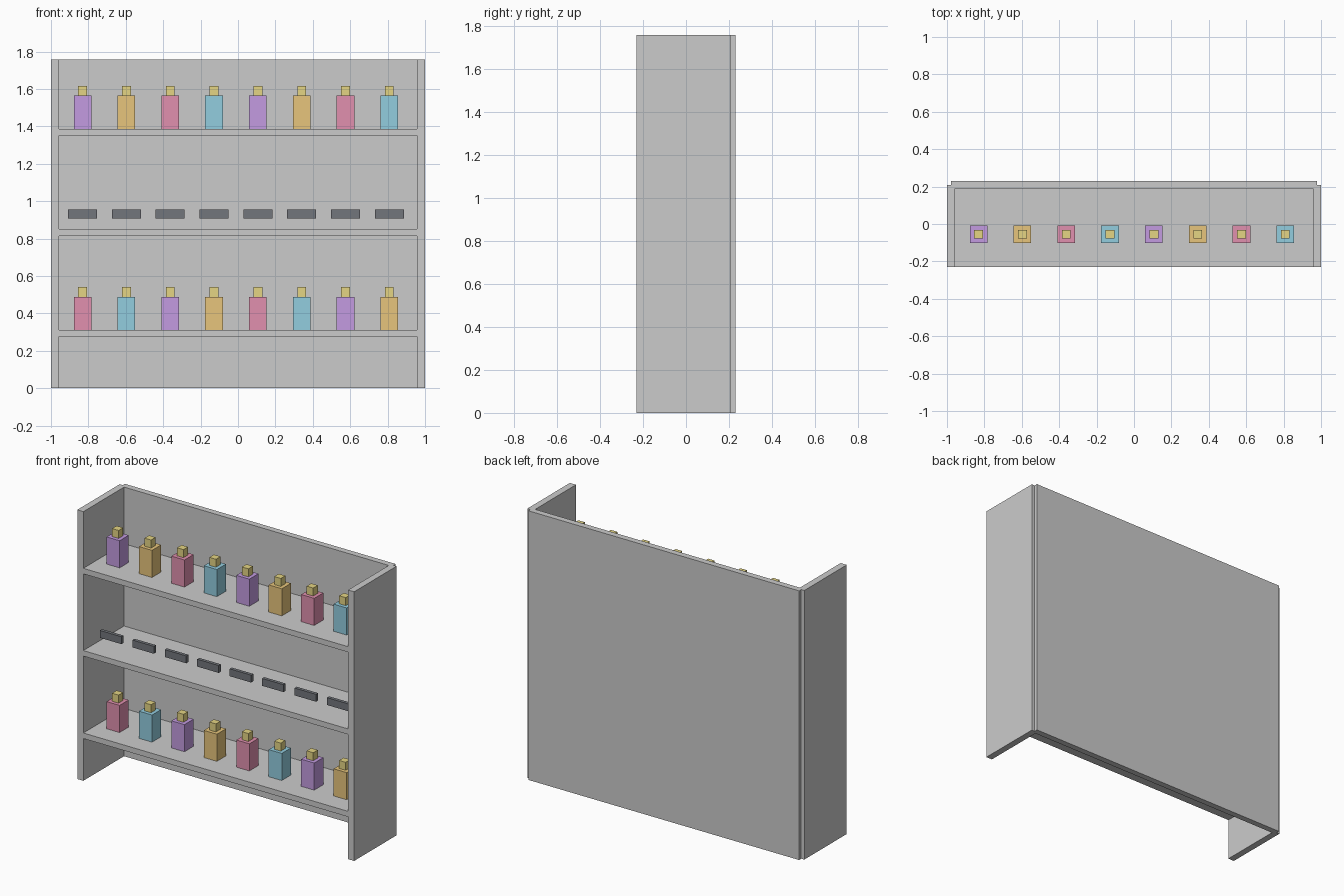
import bpy

if "Cube" in bpy.data.objects:
    bpy.data.objects.remove(bpy.data.objects["Cube"])


def material(name, rgb):
    m = bpy.data.materials.new(name)
    m.diffuse_color = (*rgb, 1)
    m.use_nodes = True
    m.node_tree.nodes["Principled BSDF"].inputs["Base Color"].default_value = m.diffuse_color
    return m


def box(name, x, y, z, mat=None):
    """Box from (min, max) ranges on each axis."""
    centre = [(a + b) / 2 for a, b in (x, y, z)]
    bpy.ops.mesh.primitive_cube_add(size=1, location=centre)
    ob = bpy.context.object
    ob.name = name
    ob.scale = [b - a for a, b in (x, y, z)]
    bpy.ops.object.transform_apply(location=False, rotation=False, scale=True)
    if mat:
        ob.data.materials.append(mat)
    return ob


def around(c, size):
    return (c - size / 2, c + size / 2)


PURPLE = material("purple", (0.55, 0.33, 0.75))
ORANGE = material("orange", (0.80, 0.56, 0.20))
PINK = material("pink", (0.75, 0.28, 0.43))
BLUE = material("blue", (0.29, 0.61, 0.74))
GOLD = material("gold", (0.78, 0.66, 0.23))
DARK = material("dark", (0.17, 0.18, 0.20))

HEIGHT, FRONT = 1.757, -0.23
SHELF_TOPS = (0.312, 0.85, 1.387)

# Cabinet: side panels, back panel and shelves
box("left_side_panel", (-1, -0.956), (FRONT, 0.208), (0, HEIGHT))
box("right_side_panel", (0.956, 1), (FRONT, 0.208), (0, HEIGHT))
box("back_panel", (-0.978, 0.978), (0.19, 0.23), (0, HEIGHT))
for i, top in enumerate(SHELF_TOPS):
    box(f"shelf_{i + 1}", (-0.956, 0.956), (FRONT, 0.19), (top - 0.036, top))


def bottle_row(name, base, colours):
    """Eight square bottles with gold caps standing on a shelf."""
    for i in range(8):
        x, y = -0.831 + 0.2343 * i, -0.055
        box(f"{name}_bottle_{i + 1}", around(x, 0.094), around(y, 0.094),
            (base, base + 0.177), colours[i % 4])
        box(f"{name}_cap_{i + 1}", around(x, 0.047), around(y, 0.047),
            (base + 0.177, base + 0.229), GOLD)


bottle_row("lower", SHELF_TOPS[0], (PINK, BLUE, PURPLE, ORANGE))
bottle_row("upper", SHELF_TOPS[2], (PURPLE, ORANGE, PINK, BLUE))

# Dark bars displayed above the middle shelf
for i in range(8):
    box(f"dark_bar_{i + 1}", around(-0.831 + 0.2343 * i, 0.155),
        (-0.127, -0.105), (0.907, 0.955), DARK)
